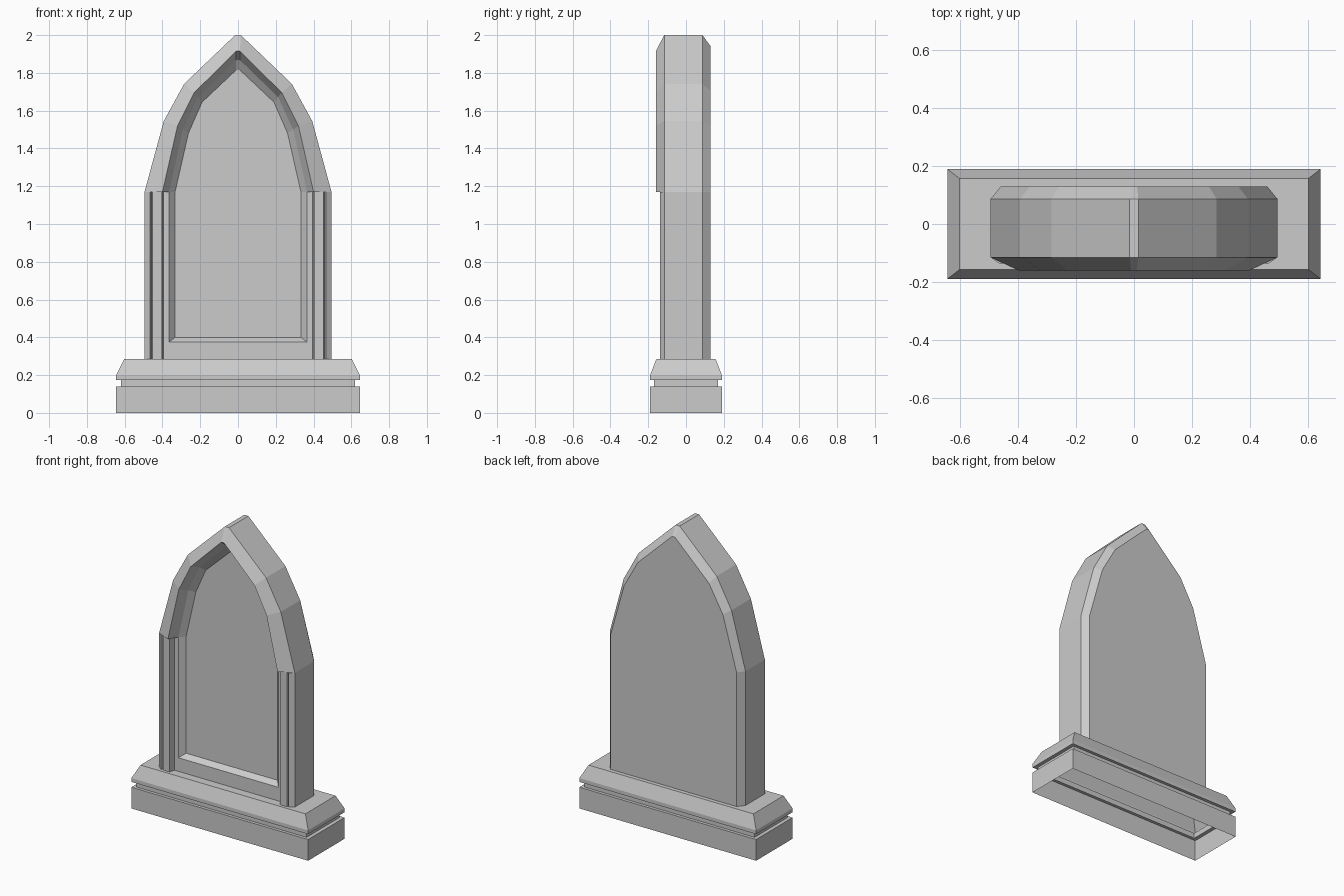
import bpy, bmesh

if "Cube" in bpy.data.objects:
    bpy.data.objects.remove(bpy.data.objects["Cube"])


def finish(name, bm):
    bmesh.ops.remove_doubles(bm, verts=bm.verts, dist=0.0005)
    bmesh.ops.recalc_face_normals(bm, faces=bm.faces)
    mesh = bpy.data.meshes.new(name)
    bm.to_mesh(mesh)
    bm.free()
    obj = bpy.data.objects.new(name, mesh)
    bpy.context.collection.objects.link(obj)
    return obj


def face(bm, pts):
    bm.faces.new([bm.verts.new(p) for p in pts])


def bridge(bm, a, b):
    for i in range(len(a) - 1):
        face(bm, [a[i], a[i + 1], b[i + 1], b[i]])


def path(y, half):
    """Right half profile (bottom to apex), mirrored into a full arch path."""
    return [(x, y, z) for x, z in half] + [(-x, y, z) for x, z in reversed(half)]


# plinth: stacked rectangles with a groove and sloped top, open underneath
bm = bmesh.new()
levels = [(0.645, 0.19, 0), (0.645, 0.19, 0.14), (0.62, 0.17, 0.14), (0.62, 0.17, 0.175),
          (0.645, 0.19, 0.175), (0.645, 0.19, 0.2), (0.602, 0.157, 0.285)]
rings = [[(sx * x, sy * y, z) for sx, sy in ((1, 1), (-1, 1), (-1, -1), (1, -1), (1, 1))]
         for x, y, z in levels]
for a, b in zip(rings, rings[1:]):
    bridge(bm, a, b)
face(bm, rings[-1][:4])
finish("plinth", bm)

# pointed stone slab
bm = bmesh.new()
Z0, Z1 = 0.285, 1.17
outer = [(0.495, Z0), (0.495, Z1), (0.393, 1.545), (0.285, 1.742), (0.015, 2.0)]
back = path(0.13, [(0.46, Z0), (0.46, Z1), (0.36, 1.525), (0.258, 1.705), (0.01, 1.942)])
side_back = path(0.087, outer)
side_front = path(-0.115, outer)
ridge = path(-0.16, [(0.40, Z1), (0.32, 1.52), (0.232, 1.695), (0.01, 1.915)])
middle = path(-0.10, [(0.365, 0.375), (0.365, Z1), (0.292, 1.5), (0.212, 1.672), (0.01, 1.868)])
panel = path(-0.065, [(0.333, 0.40), (0.333, Z1), (0.262, 1.482), (0.19, 1.645), (0.01, 1.815)])

face(bm, back)
bridge(bm, back, side_back)
bridge(bm, side_back, side_front)

# arch moulding and recessed panel
bridge(bm, side_front[1:-1], ridge)
bridge(bm, ridge, middle[1:-1])
bridge(bm, middle + middle[:1], panel + panel[:1])
face(bm, panel)

# side columns and the undersides of the arch above them
column = [(0.495, -0.115), (0.465, -0.137), (0.458, -0.118), (0.452, -0.137),
          (0.403, -0.137), (0.395, -0.10)]
for s in (1, -1):
    low, high = [[(s * x, y, z) for x, y in column] for z in (Z0, Z1)]
    bridge(bm, low, high)
    face(bm, high + [(s * 0.365, -0.10, Z1), (s * 0.40, -0.16, Z1)])

# flat frame around the panel
half = [(0.395, Z0), (0.395, Z1), (0.365, Z1), (0.365, 0.375)]
face(bm, path(-0.10, half))
finish("stone_slab", bm)
